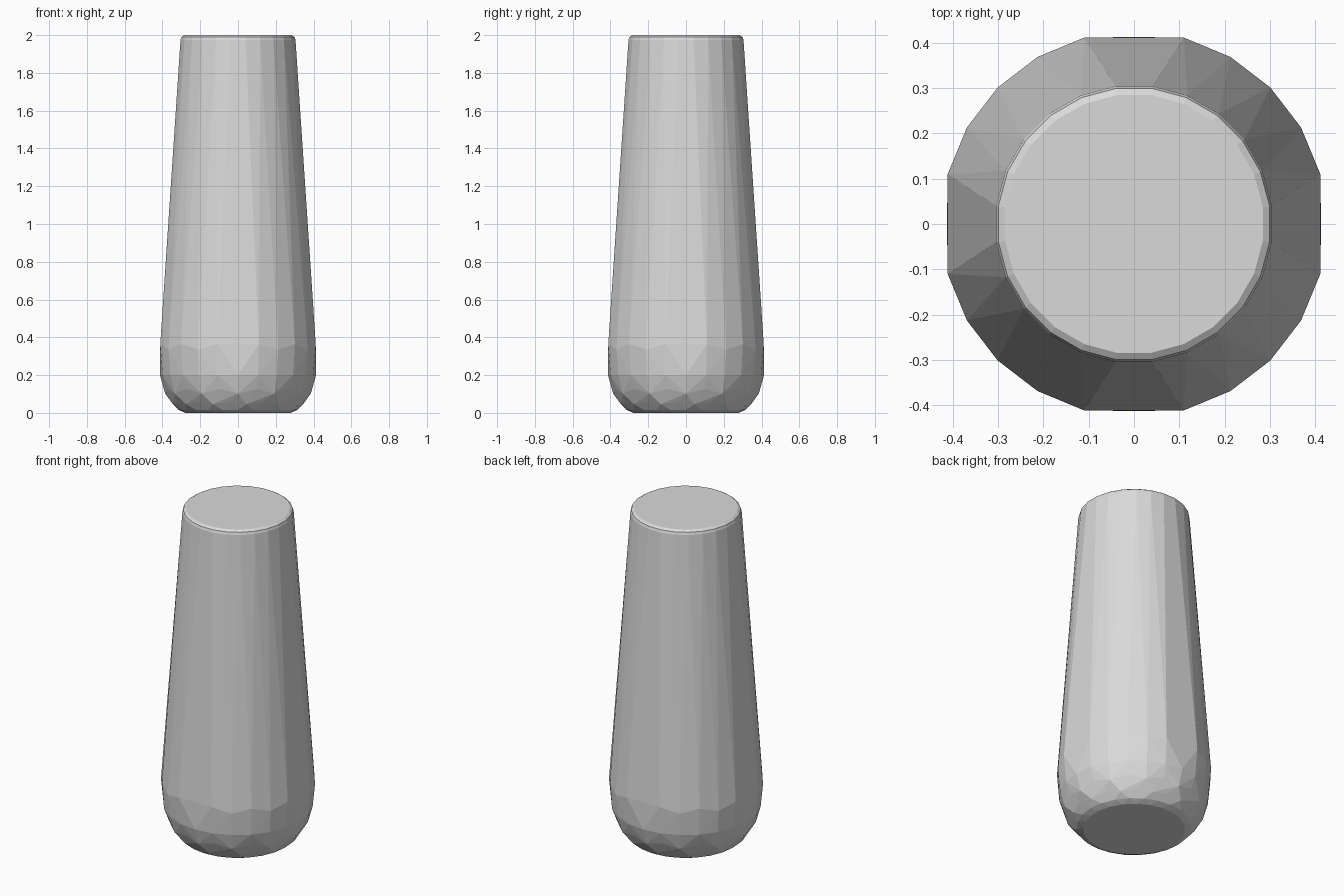
import bpy
import bmesh
from math import sin, cos, radians

if "Cube" in bpy.data.objects:
    bpy.data.objects.remove(bpy.data.objects["Cube"], do_unlink=True)

STEP = 15  # degrees between neighbouring points of a ring


def ring(bm, radius, z, offset=0.0, wave=0.0, skip_axes=False):
    """Ring of points; wave lifts and lowers alternate points."""
    for i in range(24):
        if skip_axes and i % 6 == 0:
            continue
        a = radians(i * STEP + offset)
        lift = wave if i % 2 else -wave
        bm.verts.new((radius * cos(a), radius * sin(a), z + lift))


# Single grey material
grey = bpy.data.materials.new("light grey")
grey.use_nodes = True
colour = (0.7, 0.7, 0.7, 1)
grey.diffuse_color = colour
grey.node_tree.nodes["Principled BSDF"].inputs["Base Color"].default_value = colour

bm = bmesh.new()
# Flat foot and faceted rounded base
ring(bm, 0.28, 0.0, 7.5)
ring(bm, 0.315, 0.016)
ring(bm, 0.348, 0.052, 7.5, 0.006)
ring(bm, 0.386, 0.115, 0, 0.012)
ring(bm, 0.413, 0.2)
# Widest ring, flattened on the four sides
ring(bm, 0.426, 0.35, 0, 0.015, skip_axes=True)
# Top of the tapered shaft with its small rounded rim
ring(bm, 0.307, 1.975, 7.5)
ring(bm, 0.302, 1.99, 7.5)
ring(bm, 0.287, 2.0, 7.5)

# Wrap the rings in one convex skin, then merge flat areas
bmesh.ops.convex_hull(bm, input=bm.verts[:])
loose = [v for v in bm.verts if not v.link_faces]
bmesh.ops.delete(bm, geom=loose, context='VERTS')
bmesh.ops.dissolve_limit(bm, angle_limit=radians(0.5),
                         verts=bm.verts[:], edges=bm.edges[:])
bmesh.ops.recalc_face_normals(bm, faces=bm.faces[:])

mesh = bpy.data.meshes.new("tapered_body")
bm.to_mesh(mesh)
bm.free()
mesh.materials.append(grey)
body = bpy.data.objects.new("tapered_body", mesh)
bpy.context.collection.objects.link(body)
